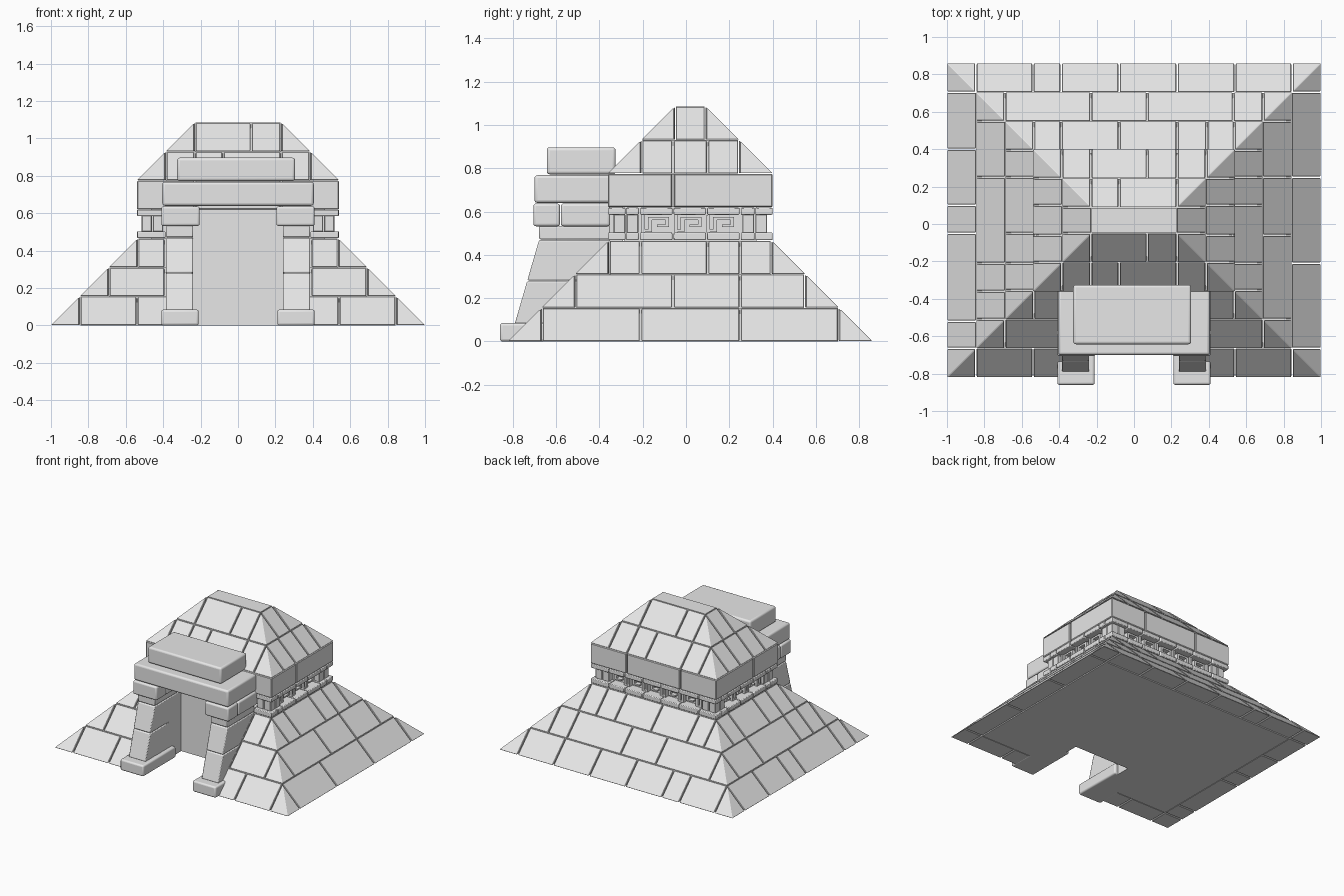
import bpy, bmesh

if "Cube" in bpy.data.objects:
    bpy.data.objects.remove(bpy.data.objects["Cube"])

stone = bpy.data.materials.new("pale_grey_stone")
stone.use_nodes = True
COLOUR = (0.8, 0.8, 0.8, 1)
stone.diffuse_color = COLOUR
stone.node_tree.nodes["Principled BSDF"].inputs["Base Color"].default_value = COLOUR

HX, FRONT, BACK = 1.0, -0.82, 0.86   # footprint
DOOR, RECESS = 0.24, -0.35           # doorway half width and back wall
GAP, STEP = 0.004, 0.155             # joint half width and course height
SIDES = ("front", "back", "left", "right")


def place(side, u, d, z):
    """Point at u along a side, inset d from the footprint edge."""
    return {"front": (u, FRONT + d, z), "back": (u, BACK - d, z),
            "left": (HX - d, u, z), "right": (d - HX, u, z)}[side]


def limits(side, d):
    return (d - HX, HX - d) if side in ("front", "back") else (FRONT + d, BACK - d)


def hull(bm, points):
    verts = [bm.verts.new(p) for p in points]
    bmesh.ops.convex_hull(bm, input=verts)


def box(bm, x0, x1, y0, y1, z0, z1):
    hull(bm, [(x, y, z) for x in (x0, x1) for y in (y0, y1) for z in (z0, z1)])


def side_box(bm, side, u0, u1, d0, d1, z0, z1):
    hull(bm, [place(side, u, d, z) for u in (u0, u1) for d in (d0, d1) for z in (z0, z1)])


def finish(bm, name, bevel=0.0, segments=1):
    bmesh.ops.dissolve_limit(bm, angle_limit=0.01, verts=bm.verts[:], edges=bm.edges[:])
    bmesh.ops.recalc_face_normals(bm, faces=bm.faces[:])
    mesh = bpy.data.meshes.new(name)
    bm.to_mesh(mesh)
    bm.free()
    mesh.materials.append(stone)
    obj = bpy.data.objects.new(name, mesh)
    bpy.context.collection.objects.link(obj)
    if bevel:
        mod = obj.modifiers.new("soft_edges", "BEVEL")
        mod.width, mod.segments, mod.limit_method = bevel, segments, "ANGLE"
    if segments > 1:
        bpy.context.view_layer.objects.active = obj
        bpy.ops.object.select_all(action="DESELECT")
        obj.select_set(True)
        bpy.ops.object.shade_smooth_by_angle()
    return obj


def spans(side, d, seams, door):
    """Runs between joints, leaving the doorway open on the front."""
    lo, hi = limits(side, d)
    cuts = [lo] + [s for s in seams if lo + 0.03 < s < hi - 0.03] + [hi]
    if side == "front" and door:
        cuts = sorted([c for c in cuts if abs(c) > DOOR + 0.03] + [-DOOR, DOOR])
    runs = list(zip(cuts, cuts[1:]))
    return [r for r in runs if not (side == "front" and door and abs(sum(r)) < 0.01 and r[1] <= DOOR)]


def core(bm, d, z0, z1, door):
    x0, x1, y0, y1 = d - HX, HX - d, FRONT + d, BACK - d
    if door and y0 < RECESS:
        box(bm, x0, x1, RECESS, y1, z0, z1)
        box(bm, x0, -DOOR, y0, RECESS, z0, z1)
        box(bm, DOOR, x1, y0, RECESS, z0, z1)
    else:
        box(bm, x0, x1, y0, y1, z0, z1)


def sloped_course(name, d, z, seams, door):
    """One ring of wedge blocks with pointed corner stones around a core."""
    bm, e, z1 = bmesh.new(), d + STEP, z + STEP
    za, zb = z + 0.002, z1 - 0.002
    for side in SIDES:
        for a, b in spans(side, e, seams[side[0]], door):
            hull(bm, [place(side, u, dd, zz) for u in (a + GAP, b - GAP)
                      for dd, zz in ((d, za), (e, za), (e, zb))])
    for sx in (-1, 1):
        for ys in ((FRONT + d, FRONT + e), (BACK - d, BACK - e)):
            g = GAP if ys[0] < 0 else -GAP
            xs = (sx * (HX - d), sx * (HX - e + GAP))
            yy = (ys[0], ys[1] - g)
            hull(bm, [(x, y, za) for x in xs for y in yy] + [(xs[1], yy[1], zb)])
    finish(bm, name, 0.003)
    bm = bmesh.new()
    core(bm, e + 0.004, z, z1, door)
    finish(bm, name + "_core")


# Lower pyramid courses: joints by side initial (front, back, left, right)
sloped_course("lower_course", 0, 0, {
    "f": (-0.54, 0.54), "b": (-0.54, -0.39, -0.08, 0.23, 0.54),
    "l": (-0.21, 0.25), "r": (-0.52, -0.05, 0.1, 0.4)}, True)
sloped_course("middle_course", STEP, STEP, {
    "f": (-0.39, 0.39), "b": (-0.23, 0.07, 0.53),
    "l": (-0.52, -0.06, 0.25, 0.55), "r": (-0.36, -0.21, 0.25)}, True)
sloped_course("upper_course", 2 * STEP, 2 * STEP, {
    "f": (-0.39, 0.39), "b": (-0.39, -0.08, 0.23, 0.39),
    "l": (-0.21, 0.1, 0.25), "r": (-0.21, -0.05, 0.25)}, True)

# Recessed frieze wall
FZ, FT, EDGE = 3 * STEP, 0.62, 0.46
bm = bmesh.new()
core(bm, 0.535, FZ, FT, False)
finish(bm, "frieze_wall")

# Two ledges of short blocks, with narrow posts between them
bm = bmesh.new()
ledge_seams = (-0.385, -0.215, -0.06, 0.095, 0.25, 0.385)
for side in SIDES:
    for a, b in spans(side, EDGE, ledge_seams, True):
        for z0, z1 in ((FZ + 0.003, 0.503), (0.585, FT - 0.002)):
            trim = 0.0 if side in ("front", "back") else 0.08
            lo, hi = limits(side, EDGE)
            a2 = a + (trim if a == lo else 0) + 0.003
            b2 = b - (trim if b == hi else 0) - 0.003
            if b2 > a2:
                side_box(bm, side, a2, b2, EDGE, EDGE + 0.08, z0, z1)
finish(bm, "frieze_ledges", 0.005, 2)

bm = bmesh.new()
for side in SIDES:
    lo, hi = limits(side, EDGE)
    for end, s in ((lo, 1), (hi, -1)):
        for near, far in ((0.025, 0.055), (0.085, 0.14)):
            a, b = sorted((end + s * near, end + s * far))
            side_box(bm, side, a, b, EDGE + 0.025, EDGE + 0.08, 0.5, 0.588)
finish(bm, "frieze_posts", 0.004)

# Meander: strokes of one hook as (u0, u1, z0, z1) in a unit cell
HOOK = ((0.0, 0.1, 0, 1), (0.2, 0.32, 0.05, 0.85), (0.2, 0.85, 0.72, 0.88),
        (0.73, 0.85, 0.3, 0.72), (0.48, 0.73, 0.3, 0.44), (0.0, 0.32, 0.02, 0.16))
bm = bmesh.new()
for side in SIDES:
    lo, hi = limits(side, EDGE + 0.155)
    count = round((hi - lo) / STEP)
    width = (hi - lo) / count
    for i in range(count):
        u = lo + i * width
        if side == "front" and abs(u + width / 2) < 0.36:
            continue
        for a, b, c, e in HOOK:
            side_box(bm, side, u + a * width, u + b * width, EDGE + 0.04, EDGE + 0.08,
                     0.503 + c * 0.082, 0.503 + e * 0.082)
finish(bm, "frieze_meander")

# Upright band above the frieze
bm = bmesh.new()
xs, ys = (EDGE - HX, -0.23, 0.23, HX - EDGE), (FRONT + EDGE, -0.06, BACK - EDGE)
for x0, x1 in zip(xs, xs[1:]):
    for y0, y1 in zip(ys, ys[1:]):
        box(bm, x0 + (GAP if x0 > xs[0] else 0), x1 - (GAP if x1 < xs[-1] else 0),
            y0 + (GAP if y0 > ys[0] else 0), y1 - (GAP if y1 < ys[-1] else 0), FT, 0.774)
finish(bm, "upper_band", 0.005)
bm = bmesh.new()
core(bm, EDGE + 0.02, FT, 0.774, False)
finish(bm, "upper_band_core")

# Sloped roof courses
sloped_course("roof_lower_course", EDGE, 0.775, {
    "f": (-0.23, -0.08, 0.23), "b": (-0.23, 0.07, 0.23),
    "l": (-0.06, 0.1), "r": (-0.06, 0.1)}, False)
sloped_course("roof_upper_course", EDGE + STEP, 0.775 + STEP, {
    "f": (0.07,), "b": (-0.08,), "l": (), "r": ()}, False)

# Doorway back wall
bm = bmesh.new()
box(bm, -DOOR - 0.04, DOOR + 0.04, RECESS - 0.003, RECESS + 0.06, 0, 0.64)
finish(bm, "door_wall")


# Leaning pillars with feet and capitals
def lean(z):
    return -0.79 + (min(z, 0.47) - 0.085) * 0.29


for label, s in (("left", 1), ("right", -1)):
    bm = bmesh.new()
    levels = (0.08, 0.28, 0.47, 0.535)
    for z0, z1 in zip(levels, levels[1:]):
        hull(bm, [(s * x, y, z) for x in (DOOR, 0.385) for z in (z0 + 0.002, z1 - 0.002)
                  for y in (lean(z), RECESS)])
    finish(bm, label + "_pillar", 0.006, 2)
    bm = bmesh.new()
    box(bm, s * 0.21, s * 0.41, -0.86, -0.46, 0, 0.085)
    finish(bm, label + "_foot", 0.012, 3)
    bm = bmesh.new()
    for y0, y1 in ((-0.705, -0.582), (-0.578, RECESS)):
        box(bm, s * 0.205, s * 0.41, y0, y1, 0.532, 0.637)
    finish(bm, label + "_capital", 0.012, 3)

# Lintel and the slab on top of it
bm = bmesh.new()
box(bm, -0.405, 0.405, -0.7, -0.345, 0.64, 0.768)
finish(bm, "lintel", 0.014, 3)
bm = bmesh.new()
box(bm, -0.325, 0.305, -0.643, -0.325, 0.772, 0.897)
finish(bm, "top_slab", 0.014, 3)
